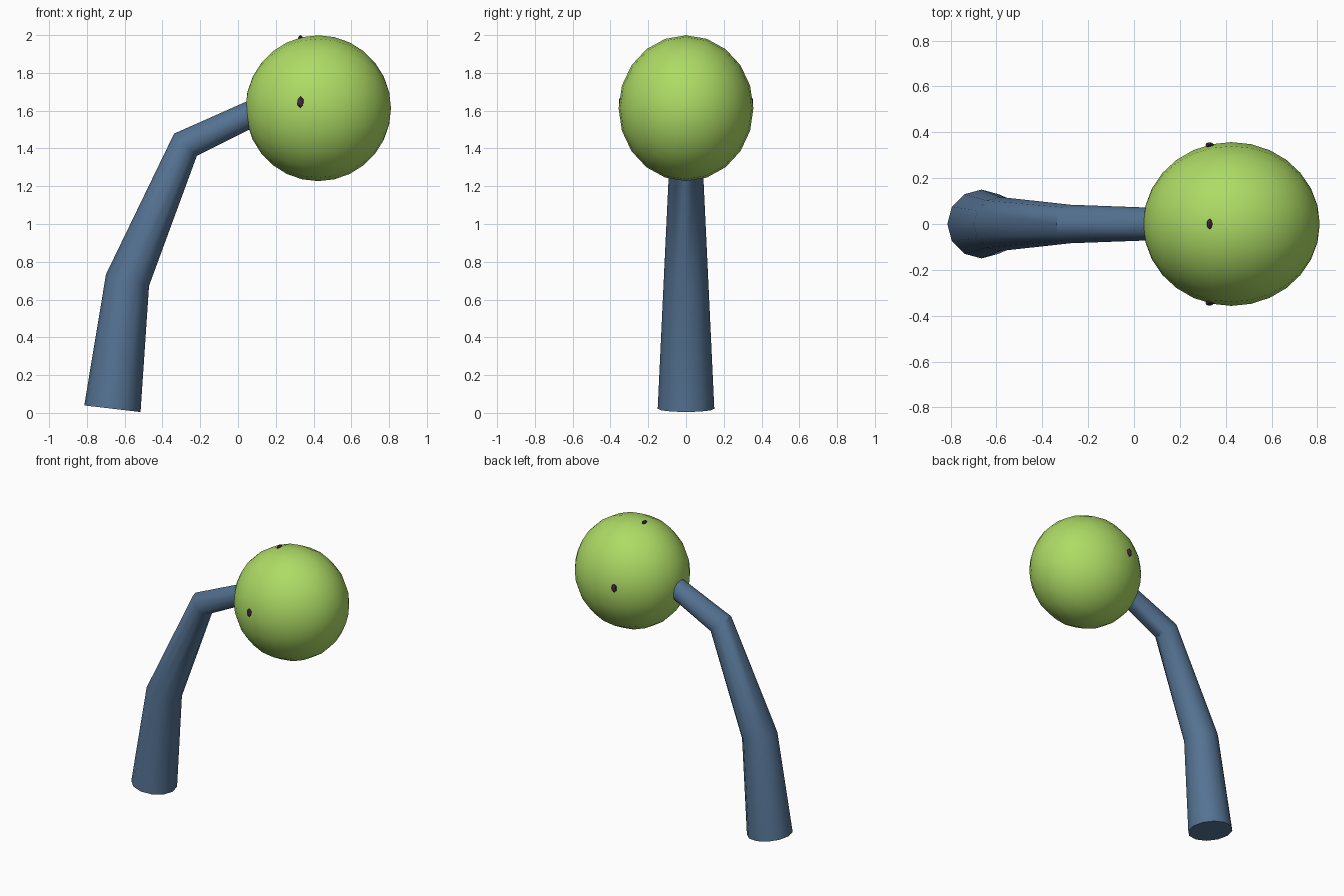
import bpy
import bmesh
import math
from mathutils import Vector, Matrix

cube = bpy.data.objects.get("Cube")
if cube:
    bpy.data.objects.remove(cube, do_unlink=True)


def material(name, color):
    mat = bpy.data.materials.new(name)
    mat.use_nodes = True
    mat.diffuse_color = (*color, 1)
    mat.node_tree.nodes["Principled BSDF"].inputs["Base Color"].default_value = (*color, 1)
    return mat


def finish(name, bm, mat, angle):
    bmesh.ops.recalc_face_normals(bm, faces=bm.faces)
    mesh = bpy.data.meshes.new(name)
    bm.to_mesh(mesh)
    bm.free()
    mesh.materials.append(mat)
    obj = bpy.data.objects.new(name, mesh)
    bpy.context.collection.objects.link(obj)
    bpy.ops.object.select_all(action="DESELECT")
    obj.select_set(True)
    bpy.context.view_layer.objects.active = obj
    bpy.ops.object.shade_smooth_by_angle(angle=math.radians(angle))
    return obj


blue = material("slate blue", (0.09, 0.17, 0.29))
green = material("leaf green", (0.42, 0.71, 0.13))
dark = material("dark plum", (0.06, 0.025, 0.05))

# Bent, tapering stalk: rings swept along a path in the xz plane
path = [(-0.665, 0.022, 0.15), (-0.585, 0.703, 0.118),
        (-0.278, 1.42, 0.084), (0.16, 1.625, 0.068)]
points = [Vector((x, 0, z)) for x, z, r in path]
SIDES = 12
bm = bmesh.new()
rings = []
for i, p in enumerate(points):
    before = (p - points[i - 1]).normalized() if i else None
    after = (points[i + 1] - p).normalized() if i < len(points) - 1 else None
    tangent = ((before or after) + (after or before)).normalized()
    across = Vector((tangent.z, 0, -tangent.x))
    ring = []
    for k in range(SIDES):
        a = math.tau * k / SIDES
        offset = across * math.cos(a) + Vector((0, math.sin(a), 0))
        ring.append(bm.verts.new(p + offset * path[i][2]))
    rings.append(ring)
for low, high in zip(rings, rings[1:]):
    for k in range(SIDES):
        n = (k + 1) % SIDES
        bm.faces.new((low[k], low[n], high[n], high[k]))
bm.faces.new(rings[0])
bm.faces.new(rings[-1])
finish("stalk", bm, blue, 35)

# Round head, slightly narrower from front to back
center = Vector((0.425, 0, 1.613))
size = Vector((0.385, 0.357, 0.386))
bm = bmesh.new()
bmesh.ops.create_uvsphere(bm, u_segments=20, v_segments=14, radius=1)
bmesh.ops.transform(bm, verts=bm.verts, matrix=Matrix.Translation(center)
                    @ Matrix.Diagonal((*size, 1)) @ Matrix.Rotation(math.pi / 2, 4, "Y"))
finish("head", bm, green, 40)

# Small dark specks just breaking through the front, back and top
specks = {"front_speck": ((0.33, -0.344, 1.645), (0.02, 0.014, 0.032)),
          "back_speck": ((0.33, 0.344, 1.645), (0.02, 0.014, 0.032)),
          "top_speck": ((0.33, 0, 1.985), (0.014, 0.025, 0.015))}
for name, (place, scale) in specks.items():
    bm = bmesh.new()
    bmesh.ops.create_icosphere(bm, subdivisions=1, radius=1)
    bmesh.ops.transform(bm, verts=bm.verts,
                        matrix=Matrix.Translation(place) @ Matrix.Diagonal((*scale, 1)))
    finish(name, bm, dark, 20)
